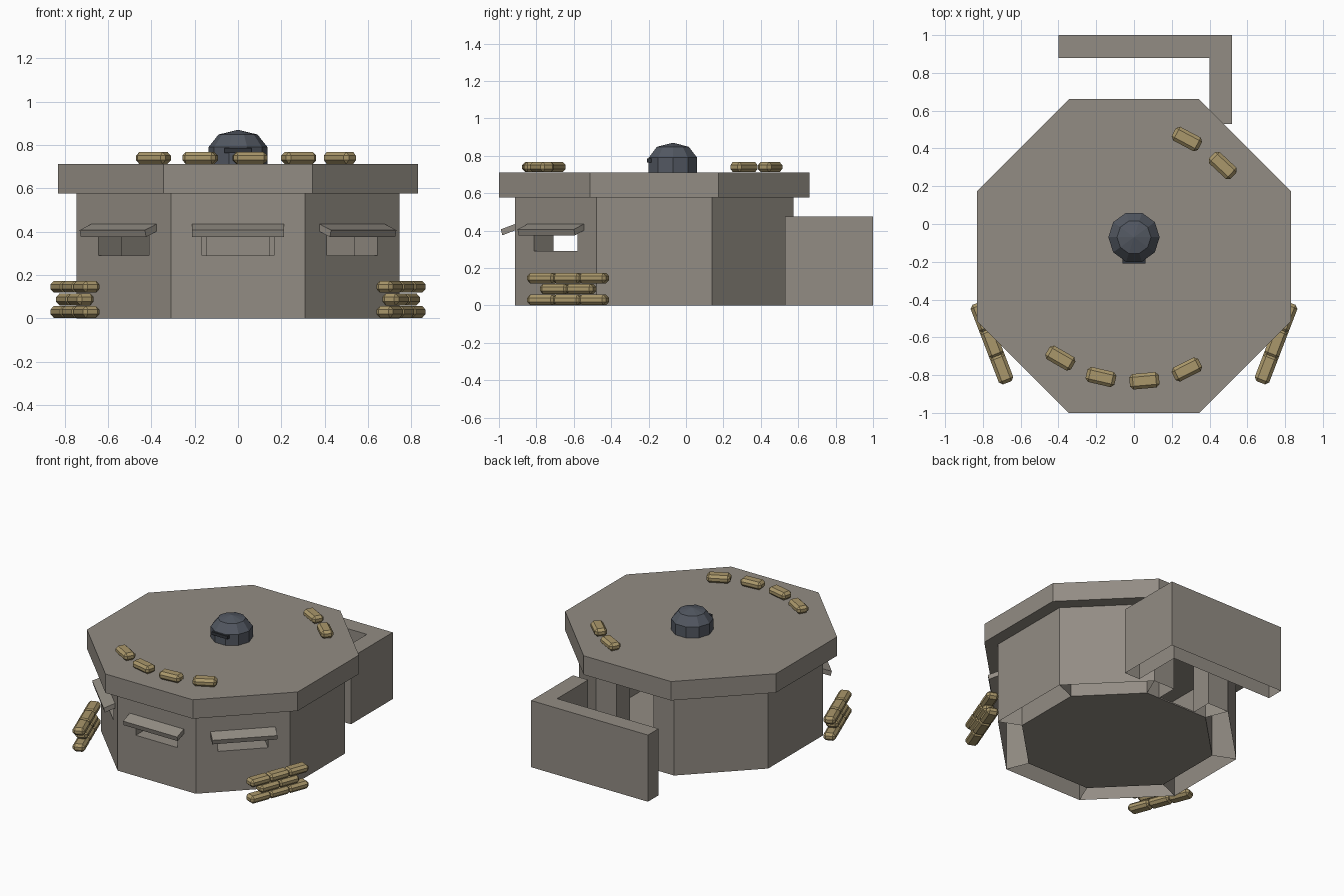
import bpy, bmesh, math
from mathutils import Matrix, Vector

if "Cube" in bpy.data.objects:
    bpy.data.objects.remove(bpy.data.objects["Cube"], do_unlink=True)


def material(name, rgb):
    m = bpy.data.materials.new(name)
    m.use_nodes = True
    m.diffuse_color = (*rgb, 1)
    m.node_tree.nodes["Principled BSDF"].inputs["Base Color"].default_value = (*rgb, 1)
    return m


CONCRETE = material("concrete", (0.29, 0.265, 0.23))
STEEL = material("dark steel", (0.085, 0.097, 0.12))
BLACK = material("vision slit dark", (0.03, 0.034, 0.042))
BURLAP = material("sandbag burlap", (0.40, 0.31, 0.145))

CENTRE = Matrix.Translation((0, -0.17, 0))
WALL, THICK, WALL_TOP, ROOF_TOP = 0.745, 0.15, 0.577, 0.712
TAN = math.tan(math.pi / 8)


def finish(bm, name, mat, matrix=Matrix()):
    bmesh.ops.recalc_face_normals(bm, faces=bm.faces[:])
    mesh = bpy.data.meshes.new(name)
    bm.to_mesh(mesh)
    bm.free()
    mesh.materials.append(mat)
    ob = bpy.data.objects.new(name, mesh)
    bpy.context.scene.collection.objects.link(ob)
    ob.matrix_world = matrix
    return ob


def extrude(points, vector):
    """Closed prism: an outline swept along a vector."""
    bm = bmesh.new()
    face = bm.faces.new([bm.verts.new(p) for p in points])
    new = bmesh.ops.extrude_face_region(bm, geom=[face], use_keep_orig=True)["geom"]
    bmesh.ops.translate(bm, vec=vector, verts=[v for v in new if isinstance(v, bmesh.types.BMVert)])
    return bm


def prism(outline, z0, z1):
    return extrude([(x, y, z0) for x, y in outline], (0, 0, z1 - z0))


def rect(x0, x1, y0, y1):
    return [(x0, y0), (x1, y0), (x1, y1), (x0, y1)]


def octagon(apothem):
    r = apothem / math.cos(math.pi / 8)
    angles = [math.pi / 8 + i * math.pi / 4 for i in range(8)]
    return [(r * math.cos(a), r * math.sin(a)) for a in angles]


def open_bottom(ob):
    """Remove the faces resting on the ground."""
    bm = bmesh.new()
    bm.from_mesh(ob.data)
    ground = [f for f in bm.faces if all(v.co.z < 0.001 for v in f.verts)]
    bmesh.ops.delete(bm, geom=ground, context="FACES")
    bm.to_mesh(ob.data)
    bm.free()


def cut(ob, half_width, z0, z1):
    """Cut an opening right through a wall panel."""
    cutter = finish(prism(rect(-half_width, half_width, -1, -0.4), z0, z1),
                    "opening_cutter", CONCRETE, ob.matrix_world)
    cutter.hide_render = True
    mod = ob.modifiers.new("opening", "BOOLEAN")
    mod.operation, mod.solver, mod.object = "DIFFERENCE", "EXACT", cutter
    bpy.context.view_layer.update()
    graph = bpy.context.evaluated_depsgraph_get()
    mesh = bpy.data.meshes.new_from_object(ob.evaluated_get(graph))
    ob.modifiers.clear()
    ob.data = mesh
    bpy.data.objects.remove(cutter, do_unlink=True)


# Eight mitred wall panels: slits in the front three, a doorway at the back
inner = WALL - THICK
panel = [(-WALL * TAN, -WALL), (WALL * TAN, -WALL), (inner * TAN, -inner), (-inner * TAN, -inner)]
hood = [(-0.74, 0.437), (-0.82, 0.407), (-0.812, 0.375), (-0.74, 0.403)]
for i in range(8):
    turn = CENTRE @ Matrix.Rotation(i * math.pi / 4, 4, "Z")
    wall = finish(prism(panel, 0, WALL_TOP), f"wall_panel_{i}", CONCRETE, turn)
    if i in (0, 1, 7):
        cut(wall, 0.165, 0.29, 0.42)
        finish(extrude([(-0.213, y, z) for y, z in hood], (0.426, 0, 0)),
               f"slit_hood_{i}", CONCRETE, turn)
    elif i == 4:
        cut(wall, 0.145, -0.1, 0.54)
    open_bottom(wall)

# Floor and roof slabs
finish(prism(octagon(inner), 0, 0.01), "floor", CONCRETE, CENTRE)
finish(prism(octagon(0.831), WALL_TOP, ROOF_TOP), "roof_slab", CONCRETE, CENTRE)

# L-shaped blast wall screening the doorway
blast = [(-0.4, 0.88), (0.4, 0.88), (0.4, 0.53), (0.52, 0.53), (0.52, 1), (-0.4, 1)]
open_bottom(finish(prism(blast, 0, 0.475), "blast_wall", CONCRETE))

# Ten-sided observation cupola
bm = bmesh.new()
rings = []
for r, z in [(0.136, ROOF_TOP), (0.136, 0.79), (0.09, 0.848)]:
    rings.append([bm.verts.new((r * math.cos(k * math.pi / 5), r * math.sin(k * math.pi / 5), z))
                  for k in range(10)])
tip = bm.verts.new((0, 0, 0.87))
for k in range(10):
    n = (k + 1) % 10
    for low, high in zip(rings, rings[1:]):
        bm.faces.new((low[k], low[n], high[n], high[k]))
    bm.faces.new((rings[-1][k], rings[-1][n], tip))
finish(bm, "cupola", STEEL, Matrix.Translation((0, -0.07, 0)))
finish(prism(rect(-0.062, 0.062, -0.208, -0.17), 0.764, 0.785), "cupola_vision_slit", BLACK)


# Sandbags
def sandbag(name, x, y, z, angle, length=0.157):
    bm = bmesh.new()
    bmesh.ops.create_cube(bm, size=1)
    bmesh.ops.scale(bm, vec=(length, 0.082, 0.055), verts=bm.verts[:])
    bmesh.ops.bevel(bm, geom=bm.edges[:], offset=0.017, segments=1, affect="EDGES")
    finish(bm, name, BURLAP, Matrix.Translation((x, y, z)) @ Matrix.Rotation(math.radians(angle), 4, "Z"))


roof_bags = [(-0.39, -0.71, -30), (-0.175, -0.81, -13), (0.055, -0.83, 5),
             (0.28, -0.77, 27), (0.28, 0.45, -28), (0.47, 0.31, -43)]
for i, (x, y, angle) in enumerate(roof_bags):
    sandbag(f"roof_sandbag_{i}", x, y, 0.74, angle)

# Stacked sandbags beside the front corners
for side, label in ((1, "left"), (-1, "right")):
    along = Vector((math.cos(math.radians(69)), math.sin(math.radians(69))))
    for row, count in enumerate((3, 2, 3)):
        for k in range(count):
            p = Vector((0.752, -0.63)) + along * (k - (count - 1) / 2) * 0.147
            sandbag(f"{label}_stack_sandbag_{row}_{k}", side * p.x, p.y, 0.03 + row * 0.058, side * 69)
